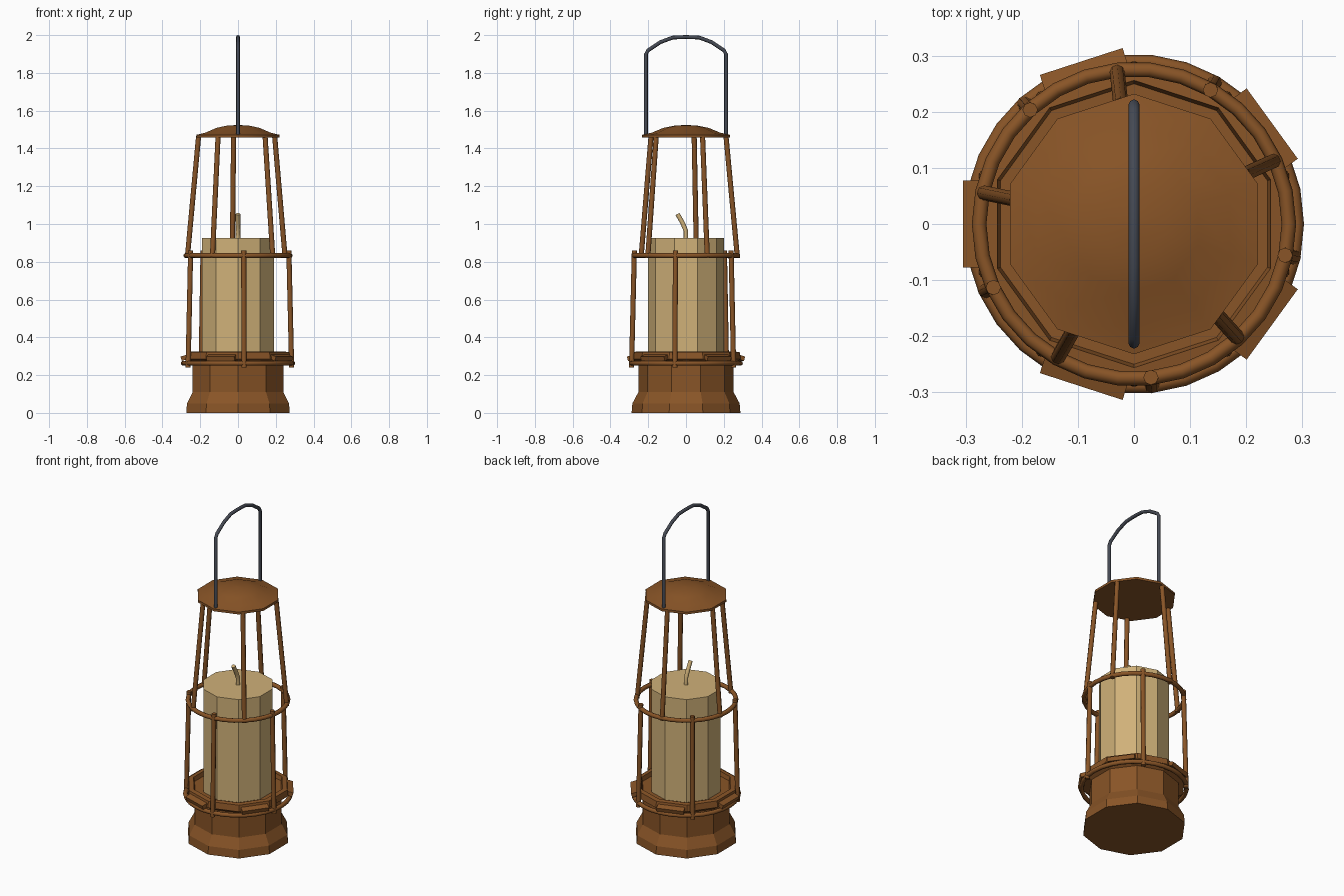
import bpy, bmesh, math
from mathutils import Vector, Matrix

if "Cube" in bpy.data.objects:
    bpy.data.objects.remove(bpy.data.objects["Cube"])


def material(name, rgb):
    m = bpy.data.materials.new(name)
    m.diffuse_color = (*rgb, 1)
    m.use_nodes = True
    m.node_tree.nodes["Principled BSDF"].inputs["Base Color"].default_value = m.diffuse_color
    return m


BROWN = material("rusty_brown", (0.25, 0.09, 0.02))
WAX = material("wax", (0.63, 0.44, 0.19))
IRON = material("dark_iron", (0.06, 0.068, 0.088))


def finish(name, bm, mat, smooth=False):
    bmesh.ops.recalc_face_normals(bm, faces=bm.faces)
    for f in bm.faces:
        f.smooth = smooth
    me = bpy.data.meshes.new(name)
    bm.to_mesh(me)
    bm.free()
    me.materials.append(mat)
    ob = bpy.data.objects.new(name, me)
    bpy.context.collection.objects.link(ob)
    if smooth:
        bpy.ops.object.select_all(action='DESELECT')
        bpy.context.view_layer.objects.active = ob
        ob.select_set(True)
        bpy.ops.object.shade_smooth_by_angle(angle=math.radians(50))
    return ob


def skin(bm, rings, closed=False):
    # bridge successive vertex loops; cap the ends unless closed
    n = len(rings[0])
    pairs = list(zip(rings, rings[1:] + rings[:1])) if closed else list(zip(rings, rings[1:]))
    for a, b in pairs:
        for i in range(n):
            bm.faces.new((a[i], a[(i + 1) % n], b[(i + 1) % n], b[i]))
    if not closed:
        bm.faces.new(rings[0])
        bm.faces.new(rings[-1])


def lathe(name, profile, mat, sides=10, smooth=False):
    # profile of (radius, z), with one corner on the y axis
    bm = bmesh.new()
    rings = []
    for r, z in profile:
        angles = [math.pi / 2 + 2 * math.pi * i / sides for i in range(sides)]
        rings.append([bm.verts.new((r * math.cos(a), r * math.sin(a), z)) for a in angles])
    skin(bm, rings)
    return finish(name, bm, mat, smooth)


def tube(name, points, radius, mat, sides=8):
    pts = [Vector(p) for p in points]
    bm = bmesh.new()
    rings = []
    for i, p in enumerate(pts):
        d = (pts[min(i + 1, len(pts) - 1)] - pts[max(i - 1, 0)]).normalized()
        u = d.cross(Vector((1, 0, 0))).normalized()
        v = d.cross(u)
        rings.append([bm.verts.new(p + radius * (math.cos(t) * u + math.sin(t) * v))
                      for t in (2 * math.pi * k / sides for k in range(sides))])
    skin(bm, rings)
    return finish(name, bm, mat, True)


def hoop(name, major, minor, z, segs=30, sides=8):
    bm = bmesh.new()
    rings = []
    for i in range(segs):
        a = 2 * math.pi * i / segs
        ring = []
        for k in range(sides):
            t = 2 * math.pi * k / sides
            r = major + minor * math.cos(t)
            ring.append(bm.verts.new((r * math.cos(a), r * math.sin(a), z + minor * math.sin(t))))
        rings.append(ring)
    skin(bm, rings, closed=True)
    return finish(name, bm, BROWN, True)


def polar(r, deg, z):
    a = math.radians(deg)
    return (r * math.cos(a), r * math.sin(a), z)


# flared base with rim and shallow recess
lathe("base", [(0.288, 0), (0.284, 0.05), (0.252, 0.11), (0.252, 0.26), (0.29, 0.285),
               (0.284, 0.322), (0.256, 0.325), (0.25, 0.30)], BROWN)

# five sloping plates around the rim
for i in range(5):
    bm = bmesh.new()
    bmesh.ops.create_cube(bm, size=1, matrix=(
        Matrix.Rotation(math.radians(36 + 72 * i), 4, 'Z')
        @ Matrix.Translation((0.277, 0, 0.294))
        @ Matrix.Rotation(math.radians(18), 4, 'Y')
        @ Matrix.Diagonal((0.05, 0.155, 0.024, 1))))
    finish(f"rim_plate_{i + 1}", bm, BROWN)

# cage hoops and posts
hoop("lower_hoop", 0.29, 0.013, 0.263)
hoop("upper_hoop", 0.276, 0.013, 0.833)
for i in range(5):
    a = 60.3 + 72 * i
    tube(f"lower_post_{i + 1}", [polar(0.29, a, 0.24), polar(0.275, a, 0.86)], 0.0135, BROWN)
    a += 36
    tube(f"upper_post_{i + 1}", [polar(0.274, a, 0.82), polar(0.213, a, 1.465)], 0.0135, BROWN)

# domed roof
lathe("roof", [(0.232, 1.458), (0.232, 1.472), (0.18, 1.484), (0.12, 1.509),
               (0.06, 1.521), (0.002, 1.524)], BROWN, smooth=True)

# candle and bent wick
lathe("candle", [(0.2, 0.295), (0.2, 0.925)], WAX)
tube("wick", [(0, 0, 0.92), (0, -0.001, 0.965), (0, -0.018, 1.005), (0, -0.045, 1.053)],
     0.012, WAX)

# carrying handle
half = [(0.212, 1.47), (0.212, 1.90), (0.2, 1.92), (0.135, 1.963), (0.07, 1.987)]
path = [(0, -y, z) for y, z in half] + [(0, 0, 1.99)] + [(0, y, z) for y, z in reversed(half)]
tube("handle", path, 0.01, IRON)
